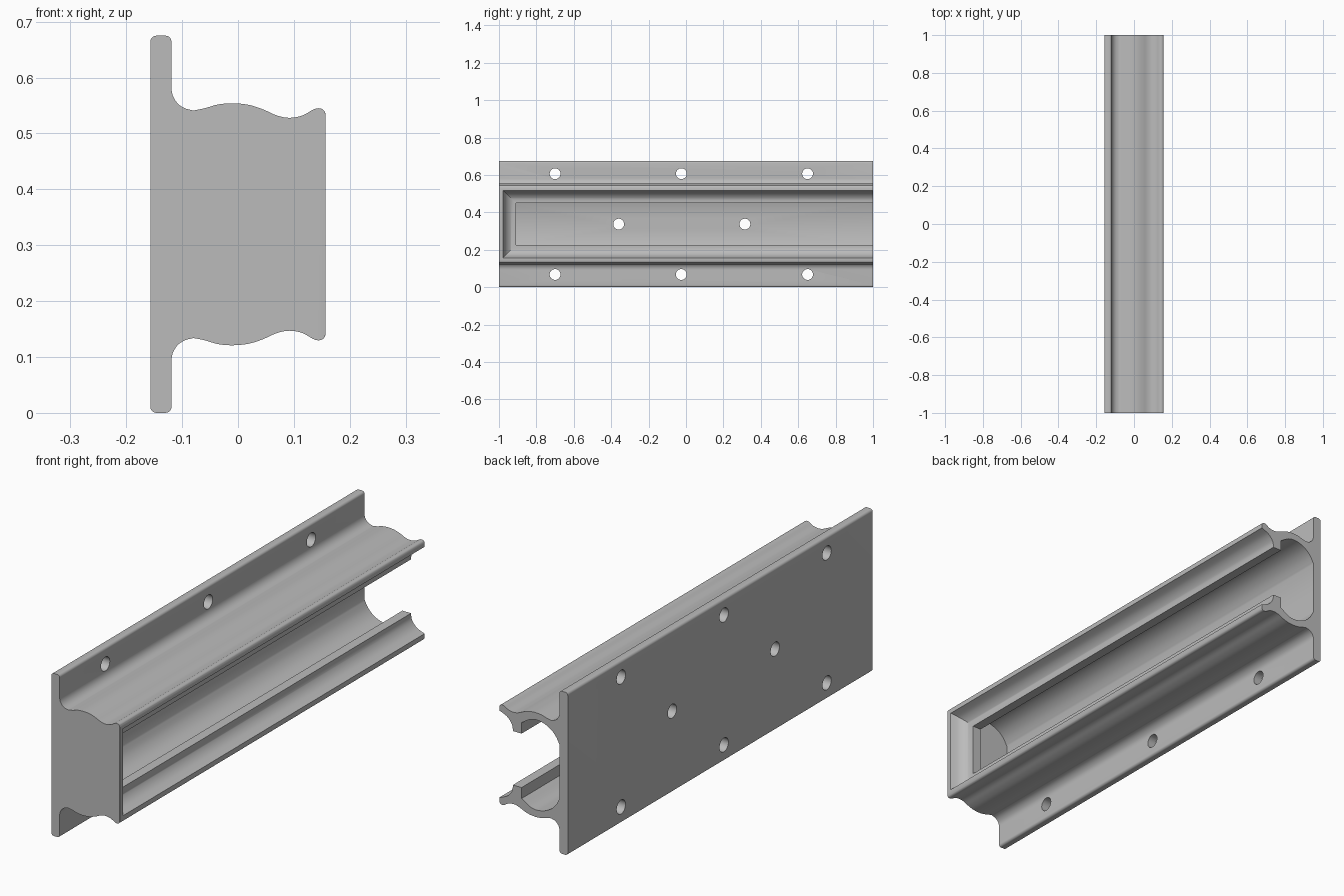
import bpy, bmesh, math

if "Cube" in bpy.data.objects:
    bpy.data.objects.remove(bpy.data.objects["Cube"])

HEIGHT = 0.675
MID = HEIGHT / 2
COLOUR = (0.5, 0.5, 0.5, 1)

grey = bpy.data.materials.new("plain grey")
grey.use_nodes = True
grey.diffuse_color = COLOUR
grey.node_tree.nodes["Principled BSDF"].inputs["Base Color"].default_value = COLOUR


def mirrored(upper):
    """Close an upper half outline with its reflection about mid height."""
    return upper + [(x, HEIGHT - z) for x, z in reversed(upper)]


def arc(cx, cz, r, start, end, steps=8):
    angles = [math.radians(start + (end - start) * i / steps) for i in range(steps + 1)]
    return [(cx + r * math.cos(a), cz + r * math.sin(a)) for a in angles]


def smooth_path(pts, steps=4):
    """Catmull-Rom curve through the points."""
    ext = [pts[0]] + pts + [pts[-1]]
    out = []
    for a, b, c, d in zip(ext, ext[1:], ext[2:], ext[3:]):
        for k in range(steps):
            t = k / steps
            out.append(tuple(
                0.5 * (2 * q + (r - p) * t + (2 * p - 5 * q + 4 * r - s) * t * t
                       + (3 * q - p - 3 * r + s) * t ** 3)
                for p, q, r, s in zip(a, b, c, d)))
    return out + [pts[-1]]


def loft(name, rings, bevel_front=False):
    """Join matching closed rings of 3D points into a capped solid."""
    bm = bmesh.new()
    loops = [[bm.verts.new(p) for p in ring] for ring in rings]
    for a, b in zip(loops, loops[1:]):
        for i in range(len(a)):
            j = (i + 1) % len(a)
            bm.faces.new((a[i], a[j], b[j], b[i]))
    bm.faces.new(loops[0])
    bm.faces.new(loops[-1])
    bmesh.ops.recalc_face_normals(bm, faces=bm.faces)
    if bevel_front:
        edges = [e for e in bm.edges
                 if all(v.co.y < -0.99 and v.co.x > 0.156 for v in e.verts)]
        bmesh.ops.bevel(bm, geom=edges, offset=0.008, segments=4,
                        profile=0.5, affect='EDGES', clamp_overlap=True)
    mesh = bpy.data.meshes.new(name)
    bm.to_mesh(mesh)
    bm.free()
    mesh.materials.append(grey)
    obj = bpy.data.objects.new(name, mesh)
    bpy.context.collection.objects.link(obj)
    return obj


def prism(name, outline, y0, y1, **kw):
    return loft(name, [[(x, y, z) for x, z in outline] for y in (y0, y1)], **kw)


# Flanged rail with rippled top and bottom, including the closed front end
ripple = [(-0.08, 0.541), (-0.06, 0.545), (-0.035, 0.552), (-0.008, 0.554),
          (0.02, 0.551), (0.045, 0.543), (0.07, 0.532), (0.092, 0.528),
          (0.115, 0.532), (0.135, 0.543), (0.146, 0.545), (0.154, 0.541), (0.157, 0.533)]
upper = (arc(-0.146, 0.664, 0.011, 180, 90, 5) + arc(-0.13, 0.664, 0.011, 90, 0, 5)
         + arc(-0.08, 0.581, 0.039, 180, 262) + smooth_path(ripple))
rail = prism("flanged_rail", mirrored(upper), -1, 1, bevel_front=True)

# Rounded inner channel, closed at the front and open at the back
vault = smooth_path([(-0.119, 0.45), (-0.1, 0.483), (-0.07, 0.509),
                     (-0.03, 0.523), (0.01, 0.521), (0.055, 0.495)])
cutters = [prism("channel_cutter", mirrored(vault), -0.95, 1.2)]

# Flared mouth, mitred around the closed end
flare = [(0.04, 0)] + smooth_path([(0.095, 0), (0.097, 0.02), (0.105, 0.036),
                                   (0.118, 0.05), (0.135, 0.06), (0.17, 0.073)])
rings = []
for x, d in flare:
    y0, h = -0.91 - d, 0.112 + d
    rings.append([(x, y0, MID - h), (x, 1.2, MID - h), (x, 1.2, MID + h), (x, y0, MID + h)])
cutters.append(loft("mouth_cutter", rings))

# Screw holes through the flange and back wall
holes = [(y, z) for y in (-0.7, -0.025, 0.65) for z in (0.068, HEIGHT - 0.068)]
holes += [(y, MID) for y in (-0.36, 0.315)]
for y, z in holes:
    circle = arc(y, z, 0.029, 0, 345, 23)
    cutters.append(loft("hole_cutter", [[(x, a, b) for a, b in circle] for x in (-0.2, -0.1)]))

bpy.context.view_layer.objects.active = rail
rail.select_set(True)
for cutter in cutters:
    mod = rail.modifiers.new("cut", 'BOOLEAN')
    mod.operation = 'DIFFERENCE'
    mod.solver = 'EXACT'
    mod.object = cutter
    bpy.ops.object.modifier_apply(modifier=mod.name)
    bpy.data.objects.remove(cutter)

bpy.ops.object.shade_smooth_by_angle(angle=math.radians(30))
